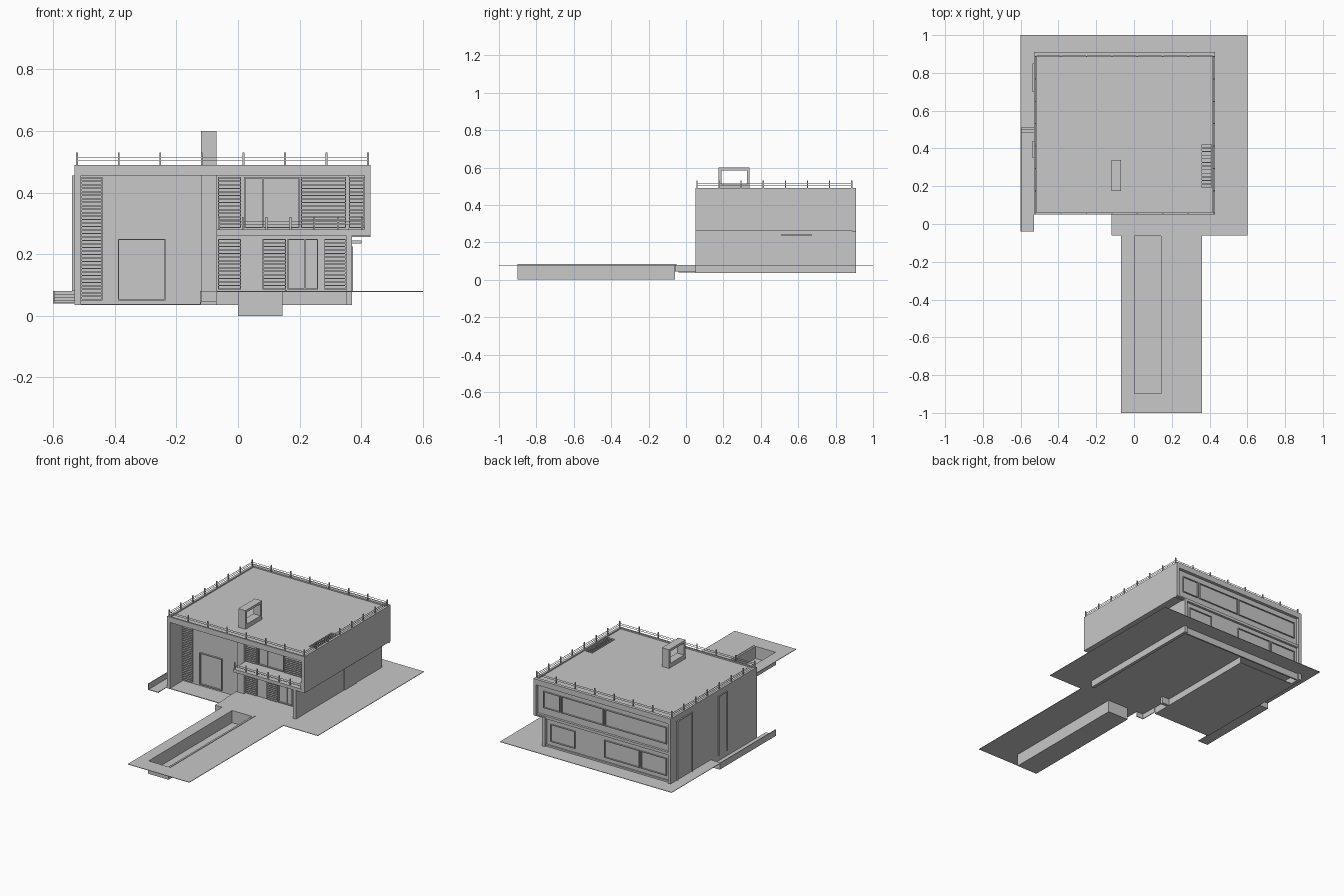
import bpy
import bmesh

default_cube = bpy.data.objects.get("Cube")
if default_cube:
    bpy.data.objects.remove(default_cube, do_unlink=True)

grey = bpy.data.materials.new("plain grey")
grey.use_nodes = True
grey.diffuse_color = (.58, .58, .58, 1)
grey.node_tree.nodes["Principled BSDF"].inputs["Base Color"].default_value = grey.diffuse_color

# Main levels and outlines of the house
WEST, EAST, EAST_LOW = -.53, .43, .37
SOUTH, NORTH, FACADE = .05, .91, .18
BASE, GROUND, STOREY, CEILING, ROOF = .035, .08, .26, .455, .49
WALL, THIN, SHEET = .02, .004, .003
GROUND_UNDER = GROUND - SHEET


def boxes(name, *spans):
    """One object made of axis-aligned boxes, each (x, x, y, y, z, z)."""
    bm = bmesh.new()
    for span in spans:
        low, high = span[::2], span[1::2]
        corners = bmesh.ops.create_cube(bm, size=1)["verts"]
        for vert in corners:
            vert.co = [a + (b - a) * (c + .5) for a, b, c in zip(low, high, vert.co)]
    mesh = bpy.data.meshes.new(name)
    bm.to_mesh(mesh)
    bm.free()
    mesh.materials.append(grey)
    obj = bpy.data.objects.new(name, mesh)
    bpy.context.collection.objects.link(obj)
    return obj


def steps_between(start, end, count):
    return [start + (end - start) * i / (count - 1) for i in range(count)]


def frame(x0, x1, z0, z1, y0, y1, t=THIN):
    """Four bars around an upright opening facing front or back."""
    return [(x0, x0 + t, y0, y1, z0, z1), (x1 - t, x1, y0, y1, z0, z1),
            (x0, x1, y0, y1, z0, z0 + t), (x0, x1, y0, y1, z1 - t, z1)]


def louvre(name, x0, x1, z0, z1, y=FACADE):
    count = max(2, round((z1 - z0) / .011))
    slats = [(x0, x1, y - .012, y, z, z + THIN) for z in steps_between(z0, z1 - THIN, count)]
    boxes(name, *slats, *frame(x0, x1, z0, z1, y - .008, y, SHEET))


def railing(name, start, end, z, count, height=.04):
    """Square posts with two thin rails along a straight line."""
    (xa, ya), (xb, yb) = start, end
    r, s = .003, .001
    parts = [(x - r, x + r, y - r, y + r, z, z + height)
             for x, y in zip(steps_between(xa, xb, count), steps_between(ya, yb, count))]
    for level in (.35, .6):
        h = z + height * level
        parts.append((min(xa, xb) - s, max(xa, xb) + s, min(ya, yb) - s, max(ya, yb) + s, h, h + s * 2))
    boxes(name, *parts)


# Ground sheet, with openings for the house, the sunken drive and the pool
EDGE, PATH_W, PATH_E = .6, -.07, .36
POOL_W, POOL_E, POOL_S, POOL_N = 0, .145, -.9, -.06
DRIVE = -.12
sheet = (GROUND_UNDER, GROUND)
boxes("ground",
      (-EDGE, EDGE, NORTH - WALL, 1, *sheet),
      (EAST_LOW - WALL, EDGE, SOUTH, NORTH, *sheet),
      (DRIVE, EDGE, POOL_N, SOUTH, *sheet),
      (DRIVE, EAST_LOW, SOUTH, NORTH, *sheet),
      (-EDGE, WEST, .52, NORTH, *sheet))
boxes("path",
      (PATH_W, POOL_W, -1, POOL_N, *sheet),
      (POOL_E, PATH_E, -1, POOL_N, *sheet),
      (POOL_W, POOL_E, -1, POOL_S, *sheet))
boxes("pool",
      (POOL_W, POOL_E, POOL_S, POOL_N, 0, SHEET),
      (POOL_W, POOL_W + SHEET, POOL_S, POOL_N, 0, GROUND),
      (POOL_E - SHEET, POOL_E, POOL_S, POOL_N, 0, GROUND),
      (POOL_W, POOL_E, POOL_S, POOL_S + SHEET, 0, GROUND),
      (POOL_W, POOL_E, POOL_N - SHEET, POOL_N, 0, GROUND))
boxes("pool_screen", (.153, .157, POOL_S, -.05, GROUND, GROUND + SHEET))
boxes("drive_retaining_wall",
      (DRIVE, DRIVE + THIN, POOL_N, SOUTH, .045, GROUND),
      (DRIVE, PATH_W, POOL_N, POOL_N + THIN, .045, GROUND))

# Sunken side passage with an outer wall and steps
boxes("side_passage",
      (-EDGE, WEST, -.04, .52, .04, .044),
      (-EDGE, -EDGE + THIN, -.04, .52, .04, GROUND),
      *[(-EDGE, WEST, y, .52, .04, z)
        for y, z in zip(steps_between(.47, .51, 4), steps_between(.05, GROUND, 4))])

# House body
SLOT_W, SLOT_E, SLOT_S, SLOT_N = .36, .41, .19, .42
INNER_W, INNER_N = WEST + WALL, NORTH - WALL
boxes("house_core",
      (INNER_W, EAST_LOW - WALL, FACADE, INNER_N, GROUND, STOREY),
      (INNER_W, SLOT_W, FACADE, INNER_N, STOREY, CEILING),
      (SLOT_W, SLOT_E, SLOT_N, INNER_N, STOREY, CEILING))
boxes("garage_floor", (WEST, DRIVE, SOUTH, .84, BASE, BASE + THIN),
      (DRIVE - THIN, DRIVE, SOUTH, .84, BASE, GROUND),
      (INNER_W, DRIVE, FACADE, FACADE + WALL, BASE, GROUND))
boxes("side_walls",
      (WEST, INNER_W, SOUTH, NORTH, BASE, CEILING),
      (EAST - WALL, EAST, SOUTH, NORTH, STOREY, CEILING),
      (EAST_LOW - WALL, EAST_LOW, SOUTH, NORTH, BASE, STOREY))
boxes("back_base", (WEST, EAST_LOW, INNER_N, NORTH - .01, BASE, GROUND + .01))
boxes("storey_band", (WEST, EAST, INNER_N, NORTH - .005, STOREY - .005, STOREY + .012))
boxes("upper_floor", (PATH_W, EAST, SOUTH, FACADE, STOREY, STOREY + WALL),
      (EAST_LOW - WALL, EAST, SOUTH, NORTH, STOREY, STOREY + THIN))

# Roof with an opening crossed by slats, and a low rim
deck = (CEILING, ROOF - .008)
boxes("roof",
      (WEST, SLOT_W, SOUTH, NORTH, *deck),
      (SLOT_E, EAST, SOUTH, NORTH, *deck),
      (SLOT_W, SLOT_E, SOUTH, SLOT_S, *deck),
      (SLOT_W, SLOT_E, SLOT_N, NORTH, *deck))
boxes("roof_rim",
      (WEST, WEST + .015, SOUTH, NORTH, CEILING, ROOF),
      (EAST - .015, EAST, SOUTH, NORTH, CEILING, ROOF),
      (WEST, EAST, SOUTH, SOUTH + .01, CEILING, ROOF),
      (WEST, EAST, NORTH - WALL, NORTH, CEILING, ROOF))
boxes("roof_slats", *[(SLOT_W, SLOT_E, y, y + THIN, ROOF - .015, ROOF - .008)
                      for y in steps_between(SLOT_S, SLOT_N, 13)])

# Chimney: an upright frame open from side to side
CHIM_S, CHIM_N, TOP, RIM = .175, .34, .6, .015
chimney = (DRIVE, PATH_W)
boxes("chimney",
      (*chimney, CHIM_S, CHIM_S + RIM, CEILING, TOP),
      (*chimney, CHIM_N - RIM, CHIM_N, CEILING, TOP),
      (*chimney, CHIM_S, CHIM_N, TOP - RIM, TOP),
      (*chimney, CHIM_S, CHIM_N, CEILING, ROOF + WALL))
boxes("chimney_pier", (*chimney, FACADE - WALL, FACADE, BASE, CEILING))

# Front openings
boxes("garage_door", *frame(-.39, -.235, .05, .25, FACADE - .01, FACADE))
boxes("front_door", *frame(.16, .26, .085, .25, FACADE - .01, FACADE),
      (.215, .22, FACADE - .006, FACADE, .085, .25))
boxes("balcony_window", *frame(.02, .2, .285, .45, FACADE - .01, FACADE),
      (.08, .084, FACADE - .006, FACADE, .285, .45))
louvre("tall_louvre", -.51, -.44, .05, .45)
for i, (x0, x1) in enumerate([(-.065, .01), (.08, .155), (.28, .35)]):
    louvre(f"lower_louvre_{i}", x0, x1, .085, .25)
for i, (x0, x1) in enumerate([(-.065, .01), (.205, .35), (SLOT_W, SLOT_E)]):
    louvre(f"upper_louvre_{i}", x0, x1, .285, .45)

# Back windows as slim raised frames
upper, lower = (.315, .42), (.115, .225)
for i, (x0, x1, (z0, z1)) in enumerate([(-.49, -.06, upper), (-.05, .245, upper), (.255, .37, upper),
                                        (-.49, -.31, lower), (-.3, -.055, lower), (.15, .32, lower)]):
    boxes(f"back_window_{i}", *frame(x0, x1, z0, z1, INNER_N, INNER_N + .008))

# Tall side windows, side door and its canopy
for i, (y0, y1) in enumerate([(.7, .85), (.35, .44)]):
    x0, x1 = WEST - .008, WEST
    boxes(f"side_window_{i}",
          (x0, x1, y0, y0 + THIN, GROUND, CEILING), (x0, x1, y1 - THIN, y1, GROUND, CEILING),
          (x0, x1, y0, y1, CEILING - THIN, CEILING))
boxes("side_door", (EAST_LOW, EAST_LOW + THIN, .53, .65, GROUND, .225))
boxes("door_canopy", (EAST_LOW, .4, .51, .67, .235, .245))

# Railings
IN = .008
west, east, south, north = WEST + IN, EAST - IN, SOUTH + IN, NORTH - IN * 3
railing("front_railing", (west, south), (east, south), ROOF, 8)
railing("back_railing", (west, north), (east, north), ROOF, 8)
railing("left_railing", (east, south), (east, north), ROOF, 8)
railing("right_railing", (west, south), (west, north), ROOF, 8)
railing("balcony_railing", (PATH_W + IN, south), (EAST - WALL - IN, south), STOREY + WALL, 7)
